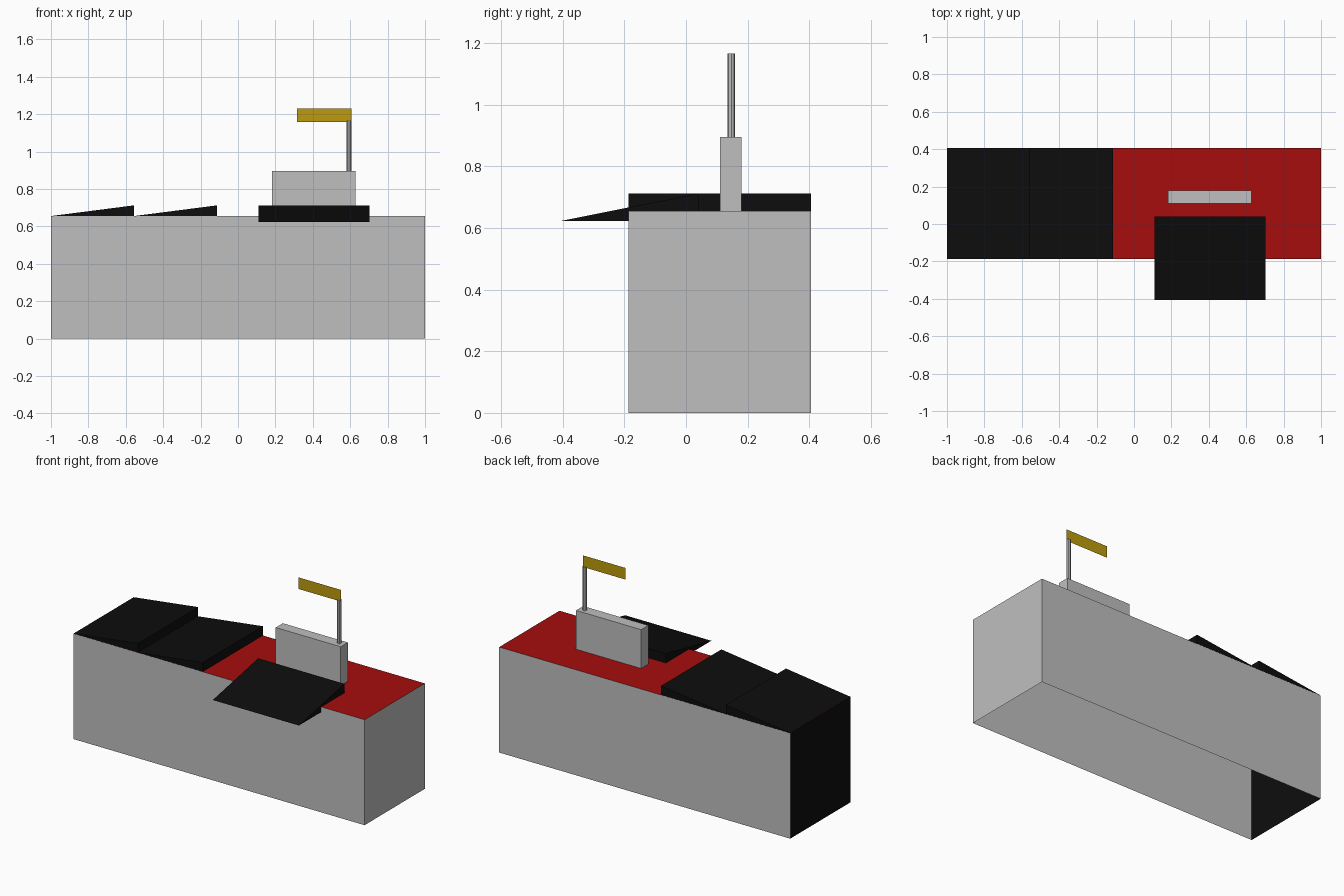
import bpy
import bmesh
from mathutils import Matrix, Vector

if "Cube" in bpy.data.objects:
    bpy.data.objects.remove(bpy.data.objects["Cube"], do_unlink=True)


def material(name, rgb):
    m = bpy.data.materials.new(name)
    m.use_nodes = True
    m.diffuse_color = (*rgb, 1)
    m.node_tree.nodes["Principled BSDF"].inputs["Base Color"].default_value = (*rgb, 1)
    return m


grey = material("light grey", (0.52, 0.52, 0.52))
red = material("red", (0.38, 0.004, 0.004))
black = material("black", (0.004, 0.004, 0.004))
gold = material("gold", (0.51, 0.33, 0.004))


def finish(name, bm, *mats):
    mesh = bpy.data.meshes.new(name)
    bm.to_mesh(mesh)
    bm.free()
    for m in mats:
        mesh.materials.append(m)
    obj = bpy.data.objects.new(name, mesh)
    bpy.context.collection.objects.link(obj)
    return obj


def box_mesh(lo, hi):
    lo, hi = Vector(lo), Vector(hi)
    bm = bmesh.new()
    bmesh.ops.create_cube(bm, size=1, matrix=Matrix.Translation((lo + hi) / 2)
                          @ Matrix.Diagonal((*(hi - lo), 1)))
    bm.normal_update()
    return bm


def wedge(name, origin, length, width, height, along_y=False):
    """Ramp rising from its origin along x, or along y."""
    bm = bmesh.new()
    profile = [(0, 0), (length, 0), (length, height)]
    face = bm.faces.new([bm.verts.new((a, 0, h)) for a, h in profile])
    side = bmesh.ops.extrude_face_region(bm, geom=[face])["geom"]
    bmesh.ops.translate(bm, vec=(0, width, 0),
                        verts=[v for v in side if isinstance(v, bmesh.types.BMVert)])
    if along_y:
        for v in bm.verts:
            v.co.x, v.co.y = v.co.y, v.co.x
    bmesh.ops.translate(bm, vec=origin, verts=bm.verts)
    bmesh.ops.recalc_face_normals(bm, faces=bm.faces)
    return finish(name, bm, black)


# Hull: thin shell open underneath, red deck and black right end
FRONT, BACK, DECK = -0.186, 0.405, 0.655
bm = box_mesh((-1, FRONT, 0), (1, BACK, DECK))
bmesh.ops.delete(bm, geom=[f for f in bm.faces if f.normal.z < -0.5], context="FACES")
for f in bm.faces:
    f.material_index = 1 if f.normal.z > 0.5 else 2 if f.normal.x < -0.5 else 0
finish("hull", bm, grey, red, black)

# Two ramps in a row on the deck, one overhanging the front
for i, x in enumerate((-1, -0.556)):
    wedge(f"deck_ramp_{i + 1}", (x, FRONT, DECK + 0.0005), 0.443, BACK - FRONT, 0.057)
wedge("front_ramp", (0.11, -0.405, 0.623), 0.446, 0.592, 0.089, along_y=True)

# Upright block
finish("tower", box_mesh((0.182, 0.11, DECK), (0.629, 0.18, 0.896)), grey)

# Pole
bm = bmesh.new()
bmesh.ops.create_cone(bm, segments=8, radius1=0.0125, radius2=0.0125, depth=0.272,
                      matrix=Matrix.Translation((0.593, 0.147, 1.031)))
finish("flag_pole", bm, grey)

# Flag: a single thin sheet
bm = bmesh.new()
corners = [(0.316, 1.158), (0.606, 1.158), (0.606, 1.23), (0.316, 1.23)]
bm.faces.new([bm.verts.new((x, 0.144, z)) for x, z in corners])
finish("flag", bm, gold)
